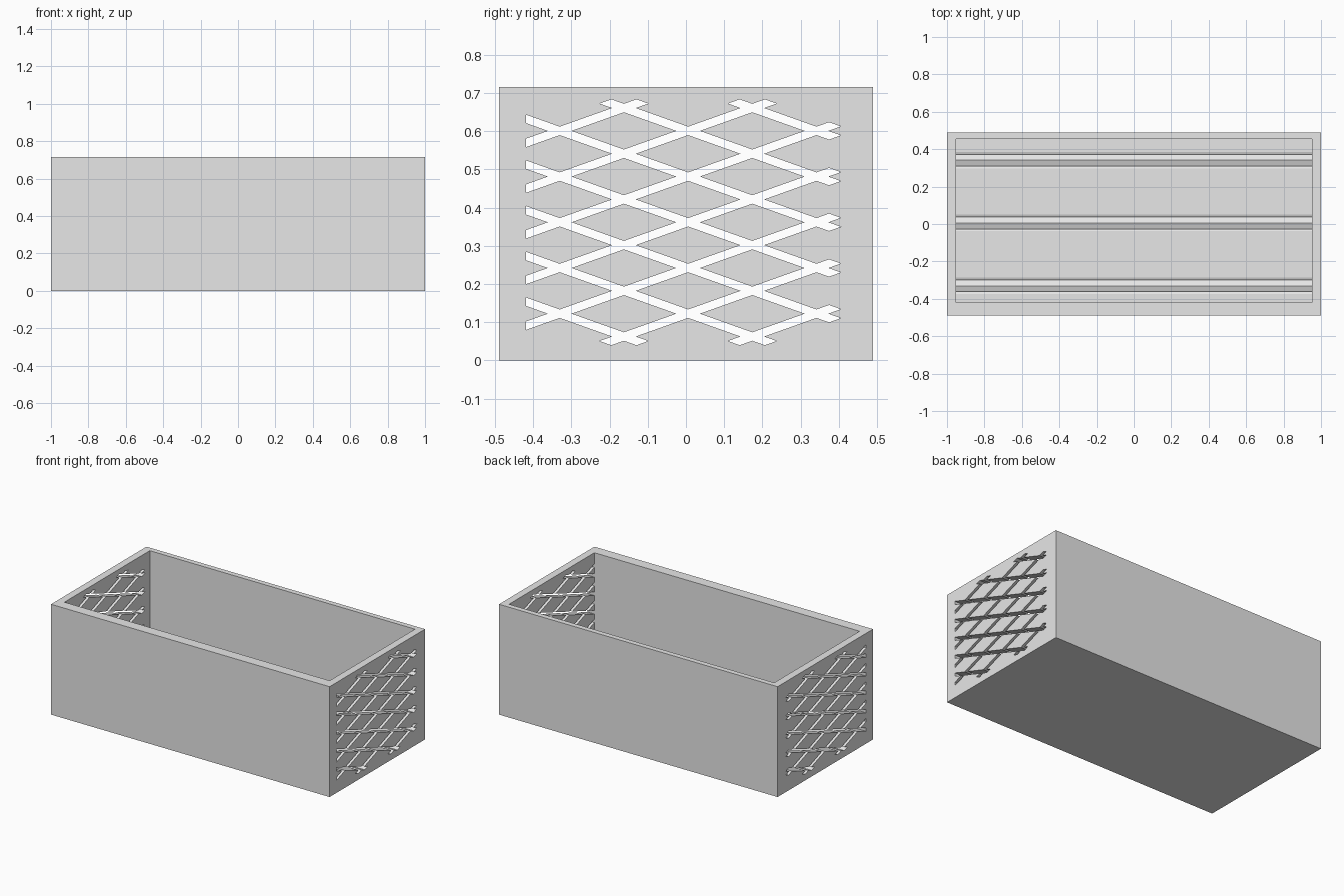
import bpy, bmesh

cube = bpy.data.objects.get("Cube")
if cube:
    bpy.data.objects.remove(cube, do_unlink=True)

grey = bpy.data.materials.new("light_grey")
grey.use_nodes = True
grey.diffuse_color = (0.8, 0.8, 0.8, 1)
grey.node_tree.nodes["Principled BSDF"].inputs["Base Color"].default_value = (0.8, 0.8, 0.8, 1)


def new_object(name, bm):
    bmesh.ops.recalc_face_normals(bm, faces=bm.faces)
    mesh = bpy.data.meshes.new(name)
    bm.to_mesh(mesh)
    bm.free()
    mesh.materials.append(grey)
    obj = bpy.data.objects.new(name, mesh)
    bpy.context.collection.objects.link(obj)
    return obj


def prism(bm, outline, x0, x1):
    """Extrude a closed (y, z) outline along x."""
    face = bm.faces.new([bm.verts.new((x0, y, z)) for y, z in outline])
    out = bmesh.ops.extrude_face_region(bm, geom=[face])
    verts = [v for v in out["geom"] if isinstance(v, bmesh.types.BMVert)]
    bmesh.ops.translate(bm, verts=verts, vec=(x1 - x0, 0, 0))


def block(name, x, y0, y1, z0, z1):
    bm = bmesh.new()
    prism(bm, [(y0, z0), (y1, z0), (y1, z1), (y0, z1)], -x, x)
    return new_object(name, bm)


def cut(target, cutter):
    mod = target.modifiers.new("cut", "BOOLEAN")
    mod.operation, mod.solver, mod.object = "DIFFERENCE", "EXACT", cutter
    bpy.ops.object.select_all(action="DESELECT")
    target.select_set(True)
    bpy.context.view_layer.objects.active = target
    bpy.ops.object.modifier_apply(modifier=mod.name)
    bpy.data.objects.remove(cutter, do_unlink=True)


# Lattice grid: columns i = -2..2, rows j = 0..10, bars run along the diagonals
COL, ROW, Y_MID, Z_LOW = 0.168, 0.0598, 0.0055, 0.0625
OVER, HALF = 0.288, 0.092          # bar overshoot and half width in grid units
LEFT = (-0.419 - Y_MID) / COL      # bars stop flush with the thick front wall


def lattice_bars(name, falling):
    bm = bmesh.new()
    for c in range(-1, 12, 2):
        i0, i1 = max(-2, -c), min(2, 10 - c)
        end = i1 + OVER
        # The far end is cut parallel to the opposite diagonal
        outline = [(end + HALF, end + c - HALF), (end - HALF, end + c + HALF)]
        if i0 == -2:
            outline += [(LEFT, LEFT + c + 2 * HALF), (LEFT, LEFT + c - 2 * HALF)]
        else:
            s = i0 - OVER
            outline += [(s - HALF, s + c + HALF), (s + HALF, s + c - HALF)]
        if falling:
            outline = [(i, 10 - j) for i, j in outline]
        prism(bm, [(Y_MID + i * COL, Z_LOW + j * ROW) for i, j in outline], -1.1, 1.1)
    return new_object(name, bm)


# Open box: thick floor, thin back wall, thicker front wall
box = block("open_box", 1.0, -0.489, 0.489, 0, 0.716)
cut(box, block("cavity_cutter", 0.952, -0.42, 0.455, 0.127, 0.9))

# Diagonal lattice slots through both ends and along the floor
for falling in (False, True):
    cut(box, lattice_bars("slot_cutter", falling))
